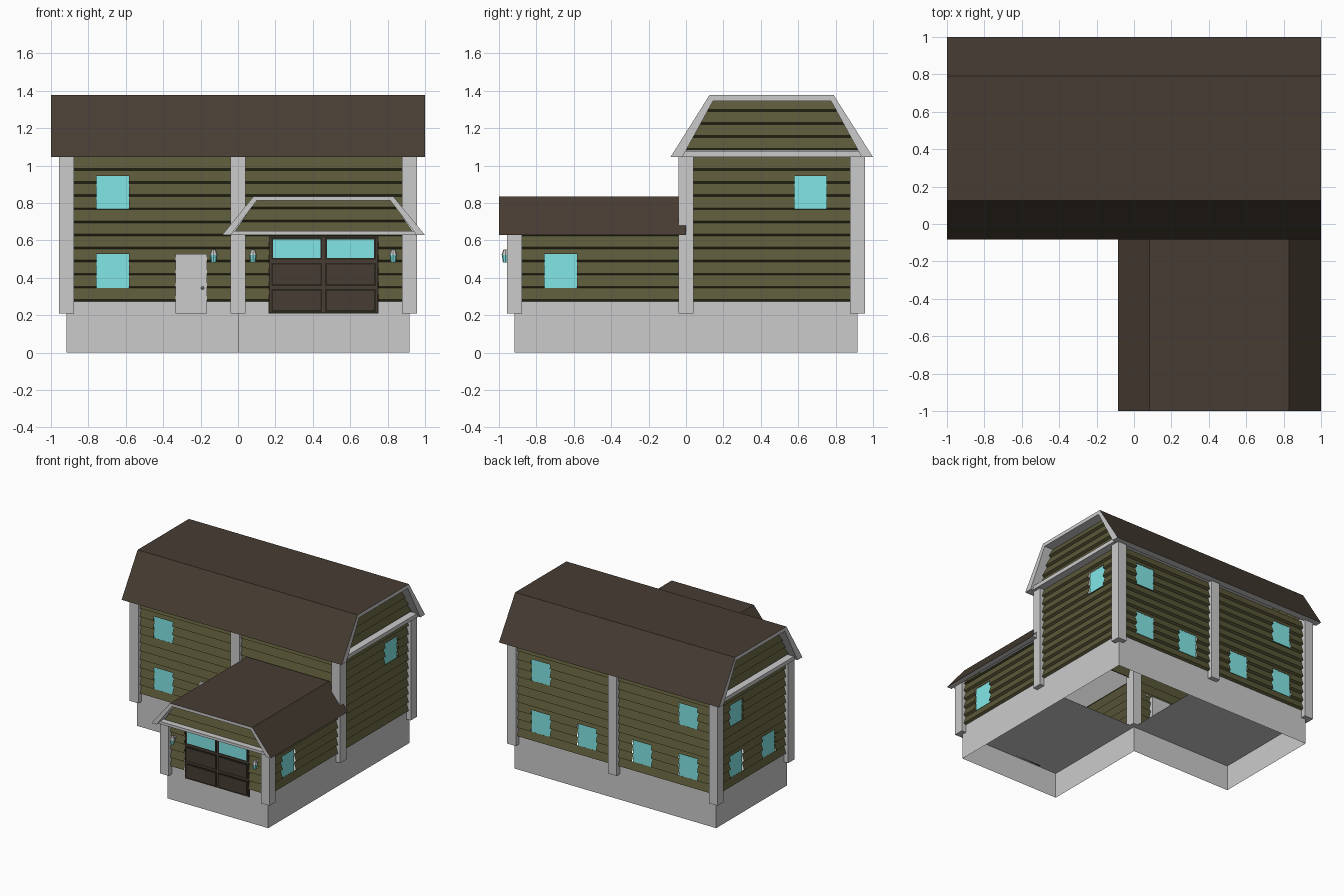
import bpy, bmesh, math
from mathutils import Vector

if "Cube" in bpy.data.objects:
    bpy.data.objects.remove(bpy.data.objects["Cube"])

W = 0.917          # wall plane distance from the centre
BOARD = 0.07       # siding board height


def material(name, r, g, b):
    m = bpy.data.materials.new(name)
    m.diffuse_color = (r, g, b, 1)
    m.use_nodes = True
    m.node_tree.nodes["Principled BSDF"].inputs["Base Color"].default_value = m.diffuse_color
    return m


OLIVE = material("olive_siding", 0.105, 0.10, 0.041)
BROWN = material("brown_roof", 0.063, 0.046, 0.033)
DARK = material("dark_frame", 0.022, 0.017, 0.012)
GLASS = material("teal_glass", 0.225, 0.80, 0.80)
GREY = material("grey_trim", 0.8, 0.8, 0.8)
DOOR = material("door_grey", 0.57, 0.57, 0.57)


def mesh_object(name, verts, faces, mats=()):
    me = bpy.data.meshes.new(name)
    me.from_pydata([tuple(v) for v in verts], [], faces)
    for m in mats:
        me.materials.append(m)
    ob = bpy.data.objects.new(name, me)
    bpy.context.collection.objects.link(ob)
    return ob


def fix_normals(ob):
    bm = bmesh.new()
    bm.from_mesh(ob.data)
    bmesh.ops.recalc_face_normals(bm, faces=bm.faces)
    bm.to_mesh(ob.data)
    bm.free()


def box(name, x0, x1, y0, y1, z0, z1, mat=None):
    v = [(x, y, z) for x in (x0, x1) for y in (y0, y1) for z in (z0, z1)]
    f = [(0, 1, 3, 2), (4, 6, 7, 5), (0, 4, 5, 1), (2, 3, 7, 6), (0, 2, 6, 4), (1, 5, 7, 3)]
    return mesh_object(name, v, f, [mat] if mat else [])


def cut_opening(ob, axis, u0, u1, z0, z1):
    """Remove a rectangle from a siding sheet that runs along the given axis."""
    bm = bmesh.new()
    bm.from_mesh(ob.data)
    for k, value in ((axis, u0), (axis, u1), (2, z0), (2, z1)):
        co, no = Vector((0, 0, 0)), Vector((0, 0, 0))
        co[k], no[k] = value, 1
        bmesh.ops.bisect_plane(bm, geom=bm.verts[:] + bm.edges[:] + bm.faces[:],
                               plane_co=co, plane_no=no)
    gone = [f for f in bm.faces if u0 < f.calc_center_median()[axis] < u1
            and z0 < f.calc_center_median().z < z1]
    bmesh.ops.delete(bm, geom=gone, context='FACES')
    bm.to_mesh(ob.data)
    bm.free()


def siding(name, a, b, z0, z1, a_top=None, b_top=None, lap=0.02, windows=()):
    """Lapped boards from a to b (left to right from outside), with recessed windows."""
    a, b = Vector((*a, 0)), Vector((*b, 0))
    a_top = Vector((*a_top, 0)) if a_top else a
    b_top = Vector((*b_top, 0)) if b_top else b
    d = (b - a).normalized()
    normal = Vector((d.y, -d.x, 0))
    steps, z = [], z0
    while z < z1 - 0.001:
        steps += [(z, 0), (min(z + 0.01, z1), 1)]
        z += BOARD
    steps.append((z1, 0))
    verts = []
    for z, k in steps:
        t = (z - z0) / (z1 - z0)
        for p, q in ((a, a_top), (b, b_top)):
            verts.append(p.lerp(q, t) + normal * lap * k + Vector((0, 0, z)))
    faces = [(2 * i, 2 * i + 1, 2 * i + 3, 2 * i + 2) for i in range(len(steps) - 1)]
    ob = mesh_object(name, verts, faces, [OLIVE])
    axis = 0 if abs(d.x) > 0.5 else 1
    for u, (w0, w1) in windows:
        cut_opening(ob, axis, u - 0.086, u + 0.086, w0, w1)
        c = a - normal * 0.008
        hx, hy = (0.094, 0.005) if axis == 0 else (0.005, 0.094)
        c[axis] = u
        box("window", c.x - hx, c.x + hx, c.y - hy, c.y + hy, w0 - 0.008, w1 + 0.008, GLASS)
    return ob


def roof(name, outer, inner, start, end, place):
    """Thick three-slope roof: brown on top, grey edges and underside."""
    verts = [place(t, *p) for t in (start, end) for p in outer + inner]
    faces, kinds = [], []
    for i in range(3):
        faces += [(i, i + 1, i + 9, i + 8), (i + 4, i + 12, i + 13, i + 5),
                  (i, i + 4, i + 5, i + 1), (i + 8, i + 9, i + 13, i + 12)]
        kinds += [1, 0, 0, 0]
    faces += [(0, 8, 12, 4), (3, 7, 15, 11)]
    kinds += [0, 0]
    ob = mesh_object(name, verts, faces, [GREY, BROWN])
    for p, k in zip(ob.data.polygons, kinds):
        p.material_index = k
    fix_normals(ob)


# L-shaped foundation skirt, open underneath, with floors inside
plan = [(W, W), (-W, W), (-W, 0), (0, 0), (0, -W), (W, -W)]
n = len(plan)
mesh_object("foundation", [(x, y, z) for z in (0, 0.274) for x, y in plan],
            [(i, (i + 1) % n, (i + 1) % n + n, i + n) for i in range(n)])
for nm, x0, x1, y0, y1 in (("garage_floor", 0, W, -W, 0), ("house_floor", -W, 0, 0, W)):
    mesh_object(nm, [(x0, y0, .21), (x1, y0, .21), (x1, y1, .21), (x0, y1, .21)], [(0, 1, 2, 3)])

# Lapped walls with their windows
LOW, HIGH = (0.345, 0.527), (0.768, 0.945)
B, E, G = 0.274, 1.045, 0.628      # siding base, house eave, garage eave
siding("house_front_siding", (-W, 0), (0, 0), B, E, windows=[(-0.67, LOW), (-0.67, HIGH)])
siding("house_upper_front_siding", (0, 0), (W, 0), B + 5 * BOARD, E)
siding("house_right_siding", (W, 0), (W, W), B, E, windows=[(0.665, HIGH)])
siding("house_back_siding", (W, W), (-W, W), B, E,
       windows=[(x, LOW) for x in (-0.67, -0.25, 0.25, 0.67)] + [(-0.67, HIGH), (0.67, HIGH)])
siding("house_left_siding", (-W, W), (-W, 0), B, E,
       windows=[(0.67, LOW), (0.67, HIGH), (0.25, LOW)])
garage_front = siding("garage_front_siding", (0, -W), (W, -W), B, G)
cut_opening(garage_front, 0, 0.165, 0.75, 0.2, 0.62)
siding("garage_right_siding", (W, -W), (W, 0), B, G, windows=[(-0.67, LOW)])
siding("garage_left_siding", (0, 0), (0, -W), B, G)

# Gable walls and the beams below them
siding("right_gable", (W, -0.01), (W, 0.93), 1.08, 1.355, (W, 0.145), (W, 0.775))
siding("left_gable", (-W, 0.93), (-W, -0.01), 1.08, 1.355, (-W, 0.775), (-W, 0.145))
siding("garage_gable", (-0.03, -W), (0.945, -W), 0.628, 0.82, (0.1, -W), (0.815, -W))
box("right_gable_beam", 0.88, 0.98, -0.02, 0.935, E, 1.077)
box("left_gable_beam", -0.98, -0.88, -0.02, 0.935, E, 1.077)
box("garage_gable_beam", -0.035, 0.95, -0.98, -0.88, G, 0.65)

# Roofs
roof("house_roof", [(-0.083, E), (0.125, 1.376), (0.79, 1.376), (1.0, E)],
     [(-0.02, E), (0.145, 1.346), (0.775, 1.346), (0.94, E)],
     -1, 1, lambda t, u, z: (t, u, z))
roof("garage_roof", [(-0.085, G), (0.083, 0.835), (0.83, 0.835), (1.0, G)],
     [(-0.04, G), (0.1, 0.812), (0.815, 0.812), (0.955, G)],
     -1, 0, lambda t, u, z: (u, t, z))

# Corner and middle posts
for x, y, top in ((-W, 0, E), (0, 0, E), (W, 0, E), (-W, W, E), (0, W, E),
                  (W, W, E), (0, -W, G), (W, -W, G)):
    box("post", x - 0.04, x + 0.04, y - 0.04, y + 0.04, 0.21, top)

# Front door with knob
box("front_door", -0.335, -0.165, -0.022, 0.02, 0.21, 0.527, DOOR)
bpy.ops.mesh.primitive_uv_sphere_add(segments=8, ring_count=6, radius=0.009,
                                     location=(-0.19, -0.03, 0.345))
bpy.context.object.name = "door_knob"
bpy.context.object.data.materials.append(DOOR)

# Garage door set in its opening: outer frame, slab, and outlined panels
box("garage_door_frame", 0.163, 0.752, -W - 0.003, -W + 0.02, 0.21, 0.622, DARK)
box("garage_door", 0.172, 0.743, -W - 0.006, -W + 0.02, 0.216, 0.616, BROWN)
for x0, x1 in ((0.178, 0.45), (0.466, 0.738)):
    for z0, z1, m in ((0.218, 0.34, BROWN), (0.357, 0.48, BROWN), (0.497, 0.614, GLASS)):
        box("garage_panel_border", x0, x1, -W - 0.009, -W, z0, z1, DARK)
        box("garage_door_panel", x0 + 0.01, x1 - 0.01, -W - 0.012, -W, z0 + 0.01, z1 - 0.01, m)

# Wall lamps: tapered glass with a grey cap and bracket
for x, y in ((-0.13, 0), (0.08, -W), (0.83, -W)):
    for nm, r1, r2, z0, z1, m in (("lamp_glass", 0.014, 0.02, 0.482, 0.522, GLASS),
                                  ("lamp_cap", 0.022, 0.011, 0.522, 0.55, DOOR)):
        bpy.ops.mesh.primitive_cone_add(vertices=8, radius1=r1, radius2=r2, depth=z1 - z0,
                                        location=(x, y - 0.048, (z0 + z1) / 2))
        ob = bpy.context.object
        ob.name = nm
        ob.data.materials.append(m)
    box("lamp_bracket", x - 0.006, x + 0.006, y - 0.045, y, 0.525, 0.537, DOOR)
